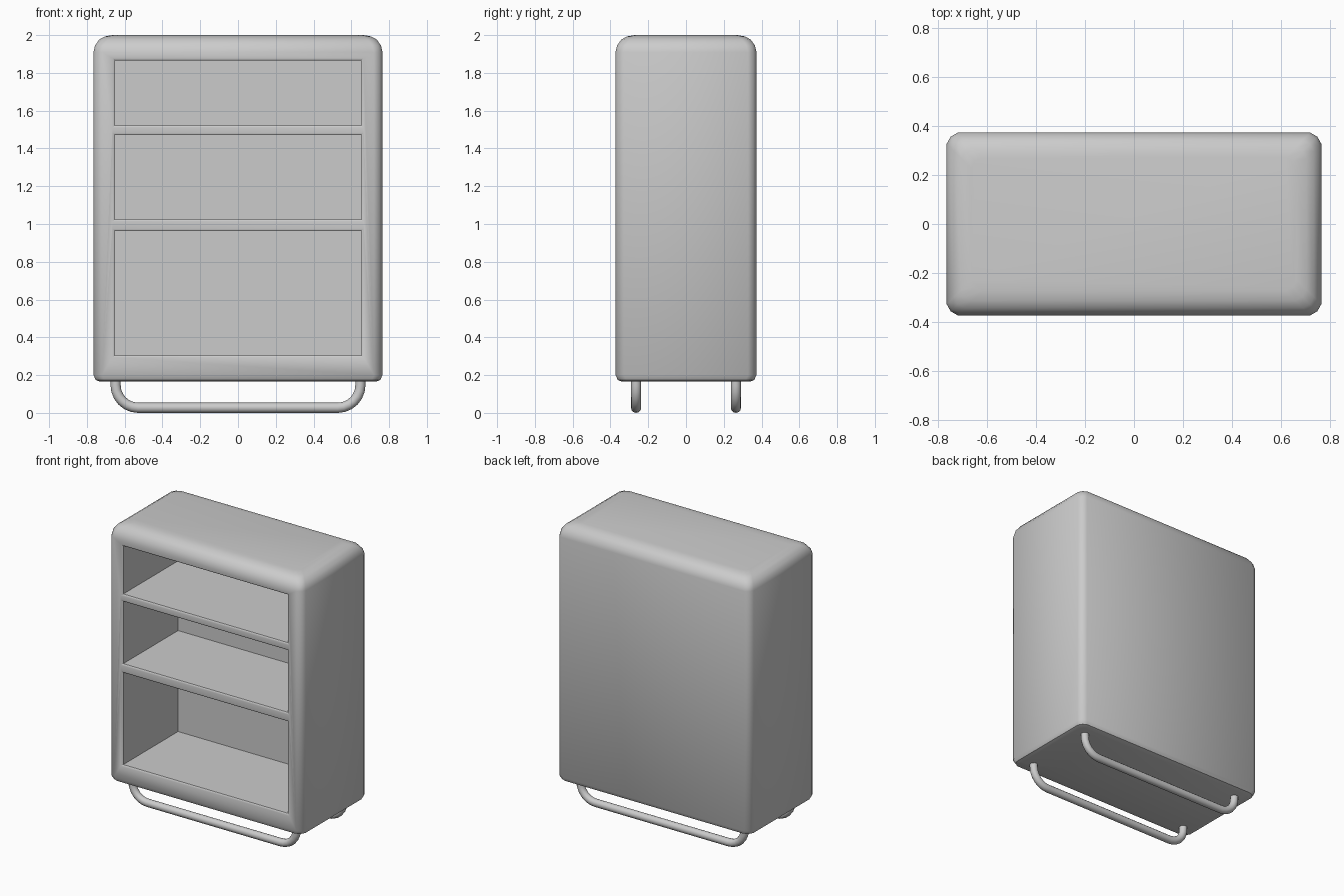
import bpy, bmesh, math

if "Cube" in bpy.data.objects:
    bpy.data.objects.remove(bpy.data.objects["Cube"])

HX, HY = 0.765, 0.373      # cabinet half width and half depth
CH = 0.045                 # vertical corner size


def make_object(name, bm):
    bmesh.ops.recalc_face_normals(bm, faces=bm.faces)
    me = bpy.data.meshes.new(name)
    bm.to_mesh(me)
    bm.free()
    ob = bpy.data.objects.new(name, me)
    bpy.context.collection.objects.link(ob)
    return ob


def activate(ob):
    bpy.ops.object.select_all(action='DESELECT')
    ob.select_set(True)
    bpy.context.view_layer.objects.active = ob


def loft(bm, rings):
    loops = [[bm.verts.new(p) for p in ring] for ring in rings]
    n = len(loops[0])
    for a, b in zip(loops, loops[1:]):
        for i in range(n):
            j = (i + 1) % n
            bm.faces.new((a[i], a[j], b[j], b[i]))
    bm.faces.new(loops[0][::-1])
    bm.faces.new(loops[-1])


def corner_ring(inset, z):
    # rectangle with slightly softened corners
    x, y, k = HX - inset, HY - inset, CH * 0.36
    q = [(x, y - CH), (x - k, y - k), (x - CH, y)]
    pts = q + [(-a, b) for a, b in q[::-1]] + [(-a, -b) for a, b in q] + [(a, -b) for a, b in q[::-1]]
    return [(a, b, z) for a, b in pts]


# cabinet body: soft rounded top, small rounded bottom
profile = [(0.035, 0.165), (0.012, 0.174), (0, 0.2), (0, 1.91), (0.008, 1.945),
           (0.03, 1.976), (0.06, 1.993), (0.1, 2.0)]
bm = bmesh.new()
loft(bm, [corner_ring(i, z) for i, z in profile])
cabinet = make_object("cabinet_body", bm)

# three shelf openings with softly flared mouths
bm = bmesh.new()
for z0, z1 in ((0.305, 0.962), (1.025, 1.47), (1.522, 1.866)):
    rings = []
    for y, g in ((0.253, 0), (-0.364, 0), (-0.40, 0.06)):
        x = 0.65 + g
        g = min(g, 0.045)
        rings.append([(-x, y, z0 - g), (x, y, z0 - g), (x, y, z1 + g), (-x, y, z1 + g)])
    # the flare ends just in front of the face, so mouths stay separate
    t = 0.4
    rings[2] = [tuple(a + (b - a) * t for a, b in zip(p, q)) for p, q in zip(rings[1], rings[2])]
    loft(bm, rings)
cutter = make_object("opening_cutter", bm)
cutter.hide_render = True

mod = cabinet.modifiers.new("openings", 'BOOLEAN')
mod.operation = 'DIFFERENCE'
mod.solver = 'EXACT'
mod.object = cutter
activate(cabinet)
bpy.ops.object.modifier_apply(modifier=mod.name)
bpy.data.objects.remove(cutter, do_unlink=True)
activate(cabinet)
bpy.ops.object.shade_smooth_by_angle(angle=math.radians(40))

# bent tube runners, front and back
TUBE, BEND, X = 0.027, 0.12, 0.648
arc = [(X - BEND + BEND * math.cos(a), TUBE + BEND - BEND * math.sin(a))
       for a in (math.radians(d) for d in range(0, 91, 15))]
half = [(X, 0.2)] + arc
path = half + [(-x, z) for x, z in half[::-1]]
for name, y in (("front_runner", -0.264), ("back_runner", 0.264)):
    cu = bpy.data.curves.new(name, 'CURVE')
    cu.dimensions = '3D'
    cu.bevel_depth = TUBE
    cu.bevel_resolution = 4
    cu.use_fill_caps = True
    sp = cu.splines.new('POLY')
    sp.points.add(len(path) - 1)
    for p, (x, z) in zip(sp.points, path):
        p.co = (x, y, z, 1)
    ob = bpy.data.objects.new(name, cu)
    bpy.context.collection.objects.link(ob)
    activate(ob)
    bpy.ops.object.convert(target='MESH')
    bpy.ops.object.shade_smooth_by_angle(angle=math.radians(40))
